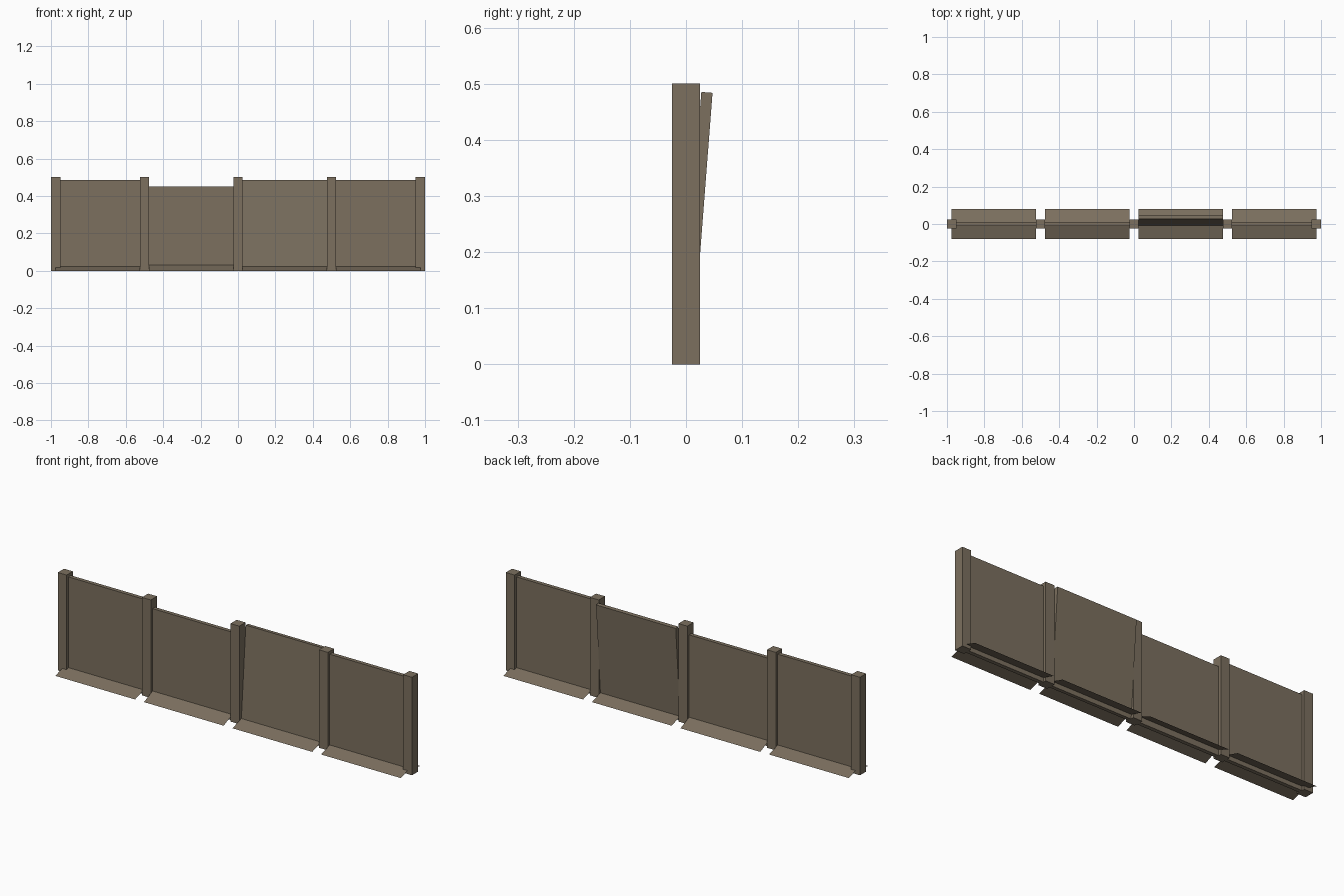
import bpy, bmesh, math
from mathutils import Matrix

if "Cube" in bpy.data.objects:
    bpy.data.objects.remove(bpy.data.objects["Cube"])

wood = bpy.data.materials.new("weathered wood")
wood.diffuse_color = (0.20, 0.161, 0.114, 1)
wood.use_nodes = True
wood.node_tree.nodes["Principled BSDF"].inputs["Base Color"].default_value = wood.diffuse_color


def add_mesh(name, bm):
    me = bpy.data.meshes.new(name)
    bm.to_mesh(me)
    bm.free()
    me.materials.append(wood)
    ob = bpy.data.objects.new(name, me)
    bpy.context.collection.objects.link(ob)
    return ob


def box(name, x0, x1, half_y, height, tilt=0.0):
    """Box standing on z = 0, leaned back by tilt degrees around its base."""
    bm = bmesh.new()
    bmesh.ops.create_cube(bm, size=1, matrix=Matrix.Translation(((x0 + x1) / 2, 0, height / 2))
                          @ Matrix.Diagonal((x1 - x0, half_y * 2, height, 1)))
    bmesh.ops.rotate(bm, verts=bm.verts, cent=(0, 0, 0),
                     matrix=Matrix.Rotation(-math.radians(tilt), 3, 'X'))
    return add_mesh(name, bm)


def skirt(name, x0, x1, side, apex):
    """Thin sloping sheet from the panel foot out to the ground."""
    bm = bmesh.new()
    pts = [(x0, side * 0.08, 0), (x1, side * 0.08, 0), (x1, 0, apex), (x0, 0, apex)]
    f = bm.faces.new([bm.verts.new(p) for p in pts])
    f.normal_update()
    if f.normal.z < 0:
        f.normal_flip()
    return add_mesh(name, bm)


# posts
for i, x in enumerate((-0.975, -0.5, 0, 0.5, 0.975)):
    box(f"post_{i + 1}", x - 0.025, x + 0.025, 0.025, 0.5)

# panels: the second is shorter, the third leans back
bays = [(-0.975, -0.525, 0.485, 0, 0.025), (-0.475, -0.025, 0.45, 0, 0.034),
        (0.025, 0.475, 0.486, 4.4, 0.025), (0.525, 0.975, 0.485, 0, 0.025)]
for i, (x0, x1, h, tilt, apex) in enumerate(bays):
    box(f"panel_{i + 1}", x0, x1, 0.01, h, tilt)
    for side, label in ((-1, "front"), (1, "back")):
        skirt(f"{label}_skirt_{i + 1}", x0, x1, side, apex)
